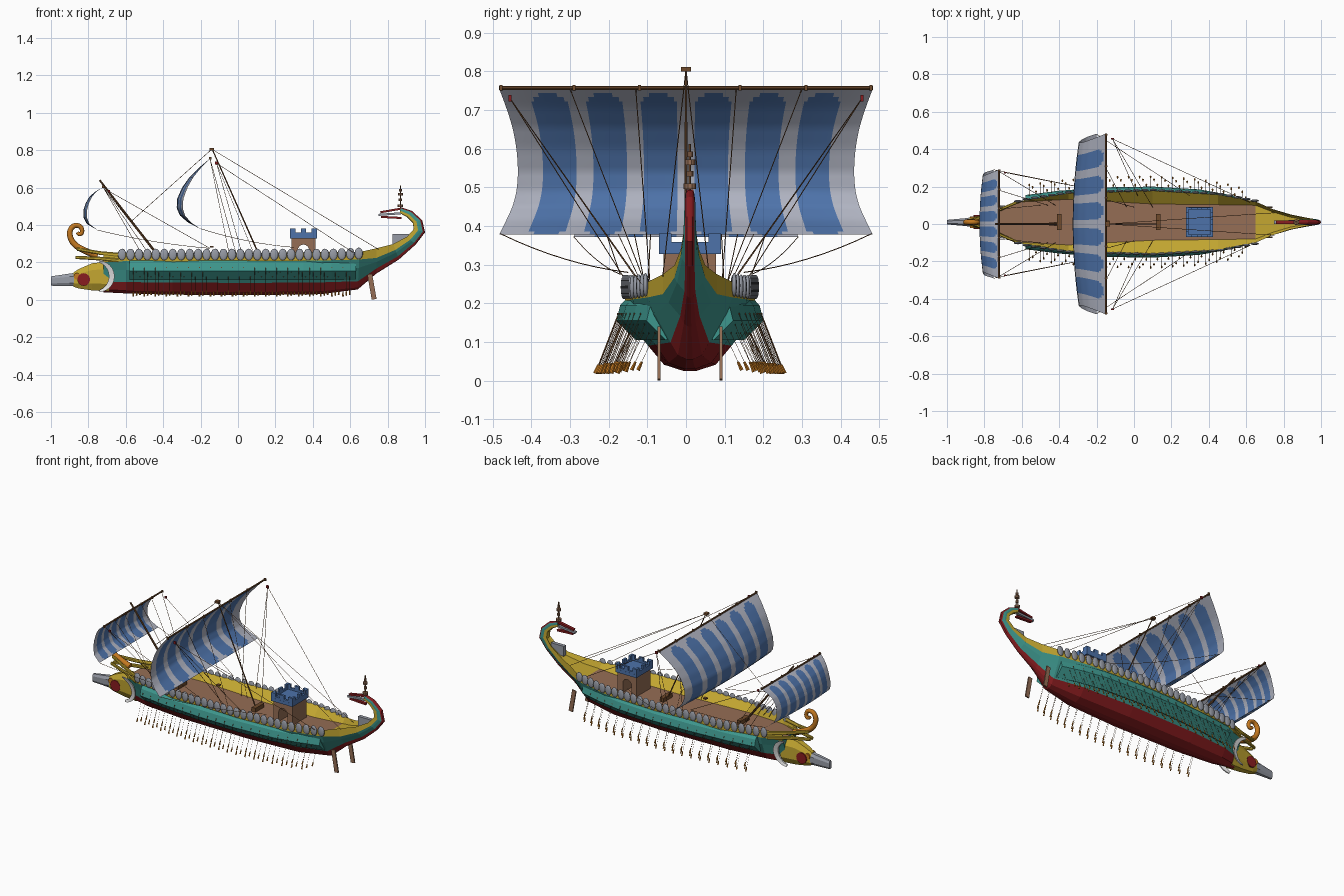
import bpy, bmesh, math
from mathutils import Vector, Matrix

if "Cube" in bpy.data.objects:
    bpy.data.objects.remove(bpy.data.objects["Cube"])

COL = dict(teal=(.048, .31, .27), red=(.25, .012, .014), yellow=(.54, .38, .03), deck_brown=(.30, .155, .09),
           dark_wood=(.16, .07, .025), blue=(.075, .17, .40), sail_grey=(.43, .45, .53),
           metal_grey=(.31, .33, .38), orange=(.55, .19, .015), white=(.85, .85, .85))
MATS = []
for n, c in COL.items():
    m = bpy.data.materials.new(n)
    m.diffuse_color = (*c, 1)
    m.use_nodes = True
    m.node_tree.nodes["Principled BSDF"].inputs["Base Color"].default_value = m.diffuse_color
    MATS.append(m)
TEAL, RED, YEL, DECK, WOOD, BLUE, SAIL, METAL, ORANGE, WHITE = range(10)
YC = .01  # the hull's centre line
SIDES = (1, -1)


def finish(name, bm, y=YC, smooth=False, recalc=True):
    if recalc:
        bmesh.ops.recalc_face_normals(bm, faces=bm.faces)
    me = bpy.data.meshes.new(name)
    used = sorted({f.material_index for f in bm.faces})
    for f in bm.faces:
        f.material_index = used.index(f.material_index)
        f.smooth = smooth
    bm.to_mesh(me)
    bm.free()
    for i in used:
        me.materials.append(MATS[i])
    ob = bpy.data.objects.new(name, me)
    ob.location.y = y
    bpy.context.collection.objects.link(ob)


def paint(verts, m):
    for f in {f for v in verts for f in v.link_faces}:
        f.material_index = m


def rod(bm, a, b, r, m=WOOD, n=5, r2=None):
    a, b = Vector(a), Vector(b)
    q = (b - a).to_track_quat('Z', 'Y').to_matrix().to_4x4()
    g = bmesh.ops.create_cone(bm, cap_ends=True, segments=n, radius1=r, radius2=r if r2 is None else r2,
                              depth=(b - a).length, matrix=Matrix.Translation((a + b) / 2) @ q)
    paint(g['verts'], m)


def box(bm, c, s, m, rot=0):
    mat = Matrix.Translation(c) @ Matrix.Rotation(rot, 4, 'Y') @ Matrix.Diagonal((*s, 1))
    paint(bmesh.ops.create_cube(bm, size=1, matrix=mat)['verts'], m)


def loft(bm, rings, rule):
    vs = [[bm.verts.new(p) for p in r] for r in rings]
    n = len(rings[0])
    for i in range(len(vs) - 1):
        for j in range(n):
            k = (j + 1) % n
            bm.faces.new((vs[i][j], vs[i][k], vs[i + 1][k], vs[i + 1][j])).material_index = rule(i, j)
    for r in (vs[0], vs[-1]):
        bm.faces.new(r).material_index = rule(0, 2)


def lerp(tab, x):
    for (x0, *a), (x1, *b) in zip(tab, tab[1:]):
        if x <= x1:
            t = max(0, (x - x0) / (x1 - x0))
            return [p + (q - p) * t for p, q in zip(a, b)]
    return tab[-1][1:]


# hull: keel x,z / rail x,z / red fraction / half widths red, mid, rail, deck / deck drop
ST = [(-.72, .04, -.72, .24, .28, .035, .05, .07, .06, .03),
      (-.60, .034, -.60, .25, .28, .075, .10, .115, .108, .045),
      (-.35, .027, -.35, .25, .29, .10, .145, .155, .122, .045),
      (.1, .025, .1, .25, .29, .108, .16, .168, .097, .045),
      (.45, .03, .45, .255, .28, .09, .135, .148, .093, .05),
      (.64, .055, .65, .255, .22, .05, .09, .11, .09, .035),
      (.74, .14, .74, .275, .2, .025, .055, .07, .055, .03),
      (.86, .215, .83, .298, .2, .014, .033, .04, .028, .02),
      (.95, .295, .905, .338, .2, .012, .02, .024, .014, .012),
      (1.0, .36, .94, .378, .2, .012, .016, .017, .01, .008),
      (.985, .425, .935, .415, .2, .012, .015, .015, .008, .005),
      (.93, .475, .905, .445, .2, .012, .014, .014, .007, .004),
      (.87, .495, .865, .465, .2, .01, .012, .012, .006, .002)]
rings = []
for xk, zk, xr, zr, fr, wr, wm, wt, wd, dd in ST:
    def at(f, w): return (xk + (xr - xk) * f, w, zk + (zr - zk) * f)
    fm, ft = (.58, .8) if xk < .7 else (.46, .62)  # the yellow band widens at the stern
    half = [at(0, wr * .15), at(fr * .25, wr * .62), at(fr, wr), at(fm, wm), at(ft, wt), at(1, wt),
            (xr, wd, zr - dd)]
    rings.append(half + [(x, -y, z) for x, y, z in reversed(half)])
STRIP = [RED, RED, TEAL, TEAL, YEL, YEL, DECK, YEL, YEL, TEAL, TEAL, RED, RED, RED]
bm = bmesh.new()
loft(bm, rings, lambda i, j: YEL if STRIP[j] == DECK and i > 4 else STRIP[j])
finish("hull", bm)

# oar boxes along both sides
OUT = [(-.58, .145), (-.4, .168), (-.15, .186), (.1, .19), (.35, .175), (.5, .148), (.63, .112)]
bm = bmesh.new()
for s in SIDES:
    loft(bm, [[(x, s * y, z) for y, z in ((w - .05, .19), (w - .025, .211), (w - .01, .195), (w, .155),
               (w - .05, .105), (w - .08, .12))] for x, w in OUT], lambda i, j: TEAL)
finish("oar_boxes", bm)

# three staggered banks of oars with ports
bm = bmesh.new()
for s in SIDES:
    for row, (dy, z, out, zt) in enumerate(((-.004, .172, .055, .03), (-.01, .147, .045, .034), (-.032, .124, .04, .038))):
        for k in range(20):
            x = -.56 + k * .059 + row * .018
            w = lerp(OUT, x)[0] + dy
            a, b = Vector((x, s * w, z)), Vector((x, s * (w + out), zt))
            d = (b - a).normalized()
            rod(bm, a, b, .0007, WOOD, 3)
            rod(bm, b - d * .012, b + d * .012, .003, ORANGE, 4, .005)
            rod(bm, a - Vector((0, s * .012, 0)), a + Vector((0, s * .002, 0)), .003, WOOD, 5)
finish("oars", bm)

# row of oval shields
RAIL = [(r[2], r[7]) for r in ST[:8]]
bm = bmesh.new()
for s in SIDES:
    for k in range(29):
        x = -.62 + k * .0452
        mat = (Matrix.Translation((x, s * (lerp(RAIL, x)[0] + .004), .242 + max(0, x - .5) * .04))
               @ Matrix.Diagonal((.0225, .007, .031, 1)))
        paint(bmesh.ops.create_uvsphere(bm, u_segments=12, v_segments=8, radius=1, matrix=mat)['verts'], METAL)
finish("shields", bm, smooth=True)


def rect(x, w, z0, z1, y=0):
    c = (z1 - z0) * .25
    return [(x, y + a * w, z) for a, z in ((-.5, z0), (.5, z0), (1, z0 + c), (1, z1 - c),
                                           (.5, z1), (-.5, z1), (-1, z1 - c), (-1, z0 + c))]


# bow: head, ram, beams, painted eye and crescent
bm = bmesh.new()
loft(bm, [rect(-.69, .05, .045, .205), rect(-.78, .038, .05, .195), rect(-.85, .03, .06, .165),
          rect(-.88, .024, .07, .145)], lambda i, j: YEL)
finish("bow_head", bm)
bm = bmesh.new()
loft(bm, [rect(-.83, .032, .07, .15), rect(-.9, .021, .073, .14), rect(-1, .012, .075, .125)], lambda i, j: METAL)
finish("ram", bm)
bm = bmesh.new()
for s in SIDES:
    loft(bm, [rect(-.62, .008, .228, .25, s * .108), rect(-.74, .008, .24, .26, s * .058),
              rect(-.86, .008, .262, .28, s * .01)], lambda i, j: YEL)
    loft(bm, [rect(-.64, .008, .2, .22, s * .1), rect(-.74, .008, .21, .23, s * .055),
              rect(-.87, .008, .218, .235, s * .01)], lambda i, j: YEL)
finish("bow_beams", bm)
bm = bmesh.new()
for s in SIDES:
    rod(bm, (-.825, s * .028, .108), (-.825, s * .038, .108), .034, RED, 16)
    rod(bm, (-.86, s * .022, .125), (-.86, s * .031, .125), .018, ORANGE, 12)
    arc = []
    for k in range(13):
        a = math.radians(-80 + k * 160 / 12)
        t = .003 + .012 * math.cos(a)
        y = .069 + .014 * math.sin(a)
        arc.append([(-.755 + r * math.cos(a), s * (y + dy), .125 + r * math.sin(a))
                    for r, dy in ((.08 - t, -.006), (.08 + t, .002), (.08 + t, .009), (.08 - t, .003))])
    loft(bm, arc, lambda i, j: WHITE)
finish("bow_markings", bm)


def tube(name, pts, r, m):
    cu = bpy.data.curves.new(name, 'CURVE')
    cu.dimensions = '3D'
    cu.bevel_depth, cu.bevel_resolution, cu.use_fill_caps = r, 2, True
    sp = cu.splines.new('NURBS')
    sp.points.add(len(pts) - 1)
    sp.use_endpoint_u, sp.order_u = True, 3
    for i, (x, z) in enumerate(pts):
        sp.points[i].co = (x, 0, z, 1)
        sp.points[i].radius = 1.4 - .8 * i / len(pts)
    cu.materials.append(MATS[m])
    ob = bpy.data.objects.new(name, cu)
    ob.location.y = YC
    bpy.context.collection.objects.link(ob)


tube("bow_curl", [(-.75, .235), (-.82, .26), (-.885, .30), (-.905, .36), (-.88, .40),
                  (-.84, .395), (-.83, .36), (-.85, .345), (-.86, .36)], .013, ORANGE)


# sails: curved sheets, striped by face position
def sail(name, prof, half):
    bm = bmesh.new()
    nu, nv = 120, 36
    tab = [(i / (len(prof) - 1), *p) for i, p in enumerate(prof)]
    (x0, _), (x1, _) = prof[0], prof[-1]
    us = [-1 + 2 * i / nu for i in range(nu + 1)]
    grid = []
    for j in range(nv + 1):
        v = j / nv
        x, z = lerp(tab, v)
        ch = x0 + (x1 - x0) * v
        grid.append([bm.verts.new((ch + (x - ch) * (1 - .22 * u * u), half * u * (1 - .1 * math.sin(math.pi * v)), z))
                     for u in us])
    for j in range(nv):
        v = (j + .5) / nv
        hw = .092 * math.sqrt(max(0, min(1, (v - .025) / .05, (1.01 - v) / .04)))
        for i in range(nu):
            u = -1 + 2 * (i + .5) / nu
            f = bm.faces.new((grid[j][i], grid[j][i + 1], grid[j + 1][i + 1], grid[j + 1][i]))
            f.material_index = BLUE if any(abs(abs(u) - c) < hw for c in (.15, .45, .75)) else SAIL
    finish(name, bm, 0, True, False)


sail("main_sail", [(-.15, .755), (-.21, .705), (-.26, .655), (-.30, .598), (-.325, .54), (-.328, .49),
                   (-.31, .45), (-.27, .415), (-.2, .378)], .483)
sail("fore_sail", [(-.725, .60), (-.765, .577), (-.795, .55), (-.815, .515), (-.826, .48), (-.826, .44),
                   (-.808, .405), (-.75, .372)], .29)

# masts, yards and blocks
bm = bmesh.new()
rod(bm, (.13, 0, .2), (-.14, 0, .81), .004, WOOD, 8, .003)
rod(bm, (-.4, 0, .2), (-.74, 0, .64), .007, WOOD, 8, .005)
box(bm, (-.14, 0, .805), (.024, .026, .012), WOOD)
rod(bm, (-.15, -.483, .757), (-.15, .483, .757), .005, WOOD, 8)
rod(bm, (-.722, -.29, .604), (-.722, .29, .604), .005, WOOD, 8)
for y in (-.478, -.29, -.12, .14, .31, .478):
    box(bm, (-.148, y, .757), (.014, .008, .014), WOOD)
    box(bm, (-.72, y * .6, .604), (.012, .007, .012), WOOD)
for s in SIDES:
    box(bm, (-.115, s * .455, .73), (.014, .008, .016), RED)
    box(bm, (-.69, s * .275, .58), (.012, .008, .012), RED)
for x in (.13, -.4):
    box(bm, (x, YC, .215), (.026, .085, .03), WOOD)
box(bm, (-.14, YC, .283), (.02, .02, .008), WOOD)
finish("masts_and_yards", bm, 0)

# rigging
bm = bmesh.new()


def rope(a, b, sag=0):
    n = 8 if sag else 1
    a, b = Vector(a), Vector(b)
    p = [a.lerp(b, i / n) - Vector((0, 0, sag * 4 * i / n * (1 - i / n))) for i in range(n + 1)]
    for q, r in zip(p, p[1:]):
        rod(bm, q, r, .0013, WOOD, 4)


rope((-.14, 0, .805), (-.57, 0, .42))
for s in SIDES:
    rope((-.14, 0, .805), (.75, s * .06, .27))
    rope((-.115, s * .455, .73), (.62, s * .115, .25))
    rope((-.115, s * .455, .73), (.02, s * .15, .25))
    rope((-.115, s * .455, .73), (.1, s * .09, .21))
    for y, x in ((.3, -.04), (.13, 0)):
        rope((-.15, s * y, .755), (x, s * .09, .21))
    rope((-.2, s * .48, .38), (.3, s * .15, .28), .015)
    rope((-.75, s * .29, .372), (-.15, s * .17, .275), .012)
    rope((-.69, s * .275, .58), (-.15, s * .17, .275))
    for y, x in ((.28, -.42), (.18, -.46), (.08, -.5)):
        rope((-.72, s * y, .6), (x, s * .1, .22))
finish("rigging", bm, 0)

# deck castle: arched tower with a crenellated top
bm = bmesh.new()
arch = [(.35 + .03 * math.cos(a), .265 + .03 * math.sin(a)) for a in (math.pi * k / 8 for k in range(9))]
prof = [(.285, .2), (.285, .33), (.415, .33), (.415, .2), (.38, .2)] + arch + [(.32, .2)]
loft(bm, [[(x, y, z) for x, z in prof] for y in (-.068, .068)], lambda i, j: DECK)
finish("castle_tower", bm)
bm = bmesh.new()
box(bm, (.35, 0, .337), (.145, .16, .02), BLUE)
for s in SIDES:
    box(bm, (.35 + s * .066, 0, .352), (.013, .16, .014), BLUE)
    box(bm, (.35, s * .073, .352), (.145, .013, .014), BLUE)
    for k in (-1, 0, 1):
        box(bm, (.35 + s * .066, k * .064, .368), (.013, .032, .024), BLUE)
        box(bm, (.35 + k * .058, s * .073, .368), (.029, .013, .024), BLUE)
finish("castle_battlements", bm)

# steering oars
bm = bmesh.new()
for s in SIDES:
    box(bm, (.716, s * .08, .07), (.026, .008, .137), DECK, math.radians(-10))
finish("steering_oars", bm)

# stern: seat panel, streamers and standard
bm = bmesh.new()
box(bm, (.87, 0, .32), (.088, .022, .062), METAL)
finish("stern_panel", bm)
bm = bmesh.new()
for x, z, l, m, a in ((.82, .478, .12, RED, -10), (.81, .458, .12, METAL, -4), (.82, .44, .11, RED, 3)):
    box(bm, (x, 0, z), (l, .018, .011), m, math.radians(a))
finish("stern_streamers", bm)
bm = bmesh.new()
rod(bm, (.868, 0, .46), (.868, 0, .612), .0035, WOOD, 6)
for z, r in ((.503, .016), (.535, .009), (.565, .014), (.585, .008)):
    rod(bm, (.868, 0, z - .007), (.868, 0, z + .007), r, DECK, 10)
finish("stern_standard", bm)
